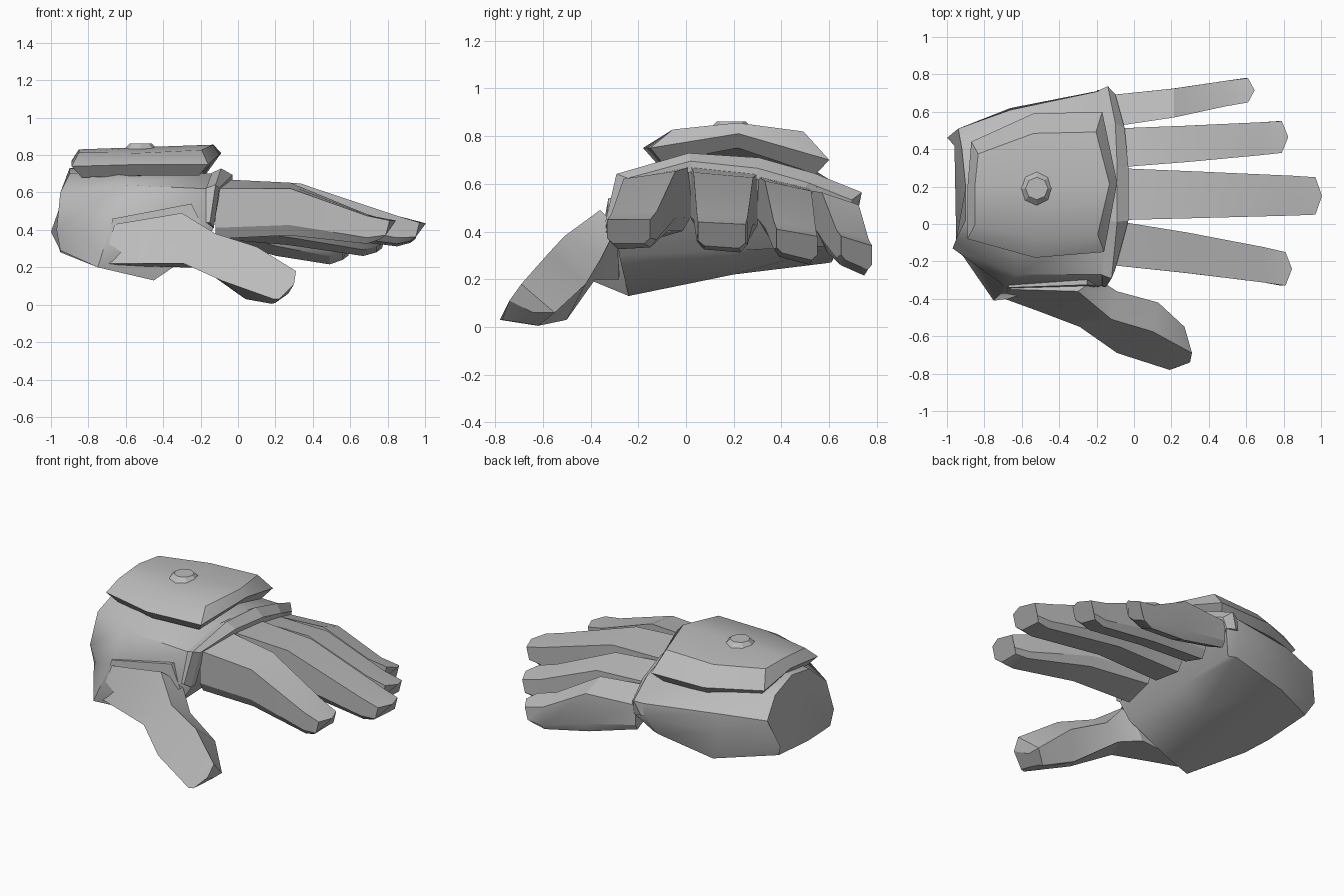
import bpy
import bmesh
import math
from mathutils import Matrix, Vector

old_cube = bpy.data.objects.get("Cube")
if old_cube:
    bpy.data.objects.remove(old_cube, do_unlink=True)

GREY = (0.5, 0.5, 0.5, 1.0)
material = bpy.data.materials.new("plain grey")
material.use_nodes = True
material.diffuse_color = GREY
shader = next(n for n in material.node_tree.nodes if n.type == "BSDF_PRINCIPLED")
shader.inputs["Base Color"].default_value = GREY


def finish(name, bm, smooth_angle=None):
    """Turn a bmesh into a named object with the shared material."""
    bmesh.ops.recalc_face_normals(bm, faces=bm.faces)
    mesh = bpy.data.meshes.new(name)
    bm.to_mesh(mesh)
    bm.free()
    mesh.materials.append(material)
    part = bpy.data.objects.new(name, mesh)
    bpy.context.collection.objects.link(part)
    if smooth_angle:
        bpy.ops.object.select_all(action="DESELECT")
        part.select_set(True)
        bpy.context.view_layer.objects.active = part
        bpy.ops.object.shade_smooth_by_angle(angle=math.radians(smooth_angle))


def loft(name, rings, smooth_angle=None, peak=None):
    """Skin a row of matching rings; cap both ends, the last one to a peak if given."""
    bm = bmesh.new()
    rows = [[bm.verts.new(point) for point in ring] for ring in rings]
    count = len(rows[0])
    for near, far in zip(rows, rows[1:]):
        for i in range(count):
            j = (i + 1) % count
            bm.faces.new((near[i], near[j], far[j], far[i]))
    bm.faces.new(rows[0])
    if peak:
        top = bm.verts.new(peak)
        for i in range(count):
            bm.faces.new((rows[-1][i], rows[-1][(i + 1) % count], top))
    else:
        bm.faces.new(rows[-1])
    finish(name, bm, smooth_angle)


# Hand: rings from wrist to knuckles, each running thumb side, top, little finger side, palm
wrist = [(-.97, -.13, .40), (-.95, -.08, .60), (-.90, .02, .70), (-.90, .20, .73), (-.92, .40, .68),
         (-.94, .51, .56), (-1, .46, .39), (-.96, .42, .31), (-.95, .10, .28), (-.95, -.12, .29)]
middle = [(-.68, -.34, .42), (-.62, -.27, .64), (-.65, 0, .73), (-.65, .30, .74), (-.65, .50, .68),
          (-.66, .61, .57), (-.66, .62, .45), (-.62, .61, .27), (-.70, .10, .22), (-.75, -.41, .20)]
rim_back = [(-.17, -.33, .44), (-.17, -.27, .62), (-.14, .02, .70), (-.14, .30, .68), (-.15, .52, .62),
            (-.19, .71, .55), (-.20, .71, .47), (-.25, .64, .34), (-.36, .20, .22), (-.45, -.24, .13)]
rim_front = [(-.13, -.29, .41), (-.10, -.24, .62), (-.03, .02, .69), (-.03, .30, .66), (-.05, .51, .60),
             (-.10, .69, .53), (-.12, .70, .46), (-.20, .62, .34), (-.20, .20, .32), (-.20, -.28, .30)]
loft("hand", [wrist, middle, rim_back, rim_front], smooth_angle=45)

# Raised knuckle collar along the upper part of the hand's front edge
collar = []
for back, front in zip(rim_back[:7], rim_front[:7]):
    b, f = Vector(back), Vector(front)
    out = Vector((0, f.y - 0.2, 2 * (f.z - 0.4))).normalized()
    lip, shift = (0.03, 0.05) if f.z > 0.5 else (0.008, 0.02)
    collar.append((b + out * 0.005, b + out * lip + Vector((shift, 0, 0)), f + out * 0.005,
                   f - out * 0.04))
loft("knuckle_collar", collar)


def finger(name, tip_x, base_y, tip_y, base_z, tip_z):
    """Tapered finger; pairs give the thumb-side and outer values."""
    rings = []
    base_depth = sum(base_z) / 2 - 0.365
    steps = [(-0.12, 0, 0.02, base_depth, 0), (0.28 * tip_x / 0.84, 0.38, 0.12, 0.25, 0.01),
             (tip_x - 0.15, 0.84, 0.0, 0.15, 0.0), (tip_x - 0.03, 1, 0, 0.10, 0.05)]
    for x, t, lift, depth, slant in steps:
        y0, y1 = (a + (b - a) * t for a, b in zip(base_y, tip_y))
        z0, z1 = (a + (b - a) * t for a, b in zip(base_z, tip_z))
        z0, z1, mid = z0 + lift * 0.6, z1 + lift * 0.6, (y0 + y1) / 2
        inset, bulge = (y1 - y0) * 0.14, 0.035 if t == 1 else 0
        low = depth * 0.78
        rings.append([(x, y0, z0), (x + bulge, mid, (z0 + z1) / 2), (x, y1, z1),
                      (x - slant * 0.4, y1, z1 - low), (x - slant, y1 - inset, z1 - depth),
                      (x - slant, y0 + inset, z0 - depth), (x - slant * 0.4, y0, z0 - low)])
    loft(name, rings, smooth_angle=25)


finger("index_finger", 0.84, (-.22, .02), (-.33, -.15), (.61, .66), (.45, .45))
finger("middle_finger", 1.0, (.02, .30), (.05, .25), (.66, .63), (.44, .43))
finger("ring_finger", 0.82, (.30, .51), (.38, .55), (.62, .57), (.41, .38))
finger("little_finger", 0.64, (.52, .69), (.65, .78), (.56, .50), (.38, .34))

# Thumb: four-sided rings running outer edge, top ridge, inner edge, palm edge
loft("thumb", [
    [(-.72, -.39, .22), (-.66, -.35, .43), (-.60, -.27, .43), (-.70, -.33, .21)],
    [(-.50, -.47, .22), (-.30, -.36, .49), (-.20, -.29, .42), (-.30, -.28, .20)],
    [(-.29, -.55, .22), (-.12, -.51, .38), (-.09, -.36, .28), (-.20, -.38, .20)],
    [(-.09, -.69, .13), (.10, -.575, .31), (.13, -.42, .18), (.04, -.50, .03)],
    [(.19, -.78, .03), (.31, -.69, .18), (.27, -.55, .06), (.18, -.62, .005)],
    [(.22, -.77, .03), (.30, -.74, .11), (.27, -.64, .06), (.20, -.64, .01)],
], smooth_angle=28)

# Low socket step around the thumb base
socket = [(-.72, -.36, .23), (-.67, -.34, .46), (-.25, -.325, .54), (-.18, -.335, .40)]
loft("thumb_socket", [[(x, y + 0.08, z) for x, y, z in socket], socket])

# Armour plate on the back of the hand: undercut, sharp rim, domed top
rim = [(-.89, -.08, .74), (-.53, -.18, .75), (-.16, -.15, .75), (-.09, .22, .81),
       (-.17, .60, .70), (-.54, .59, .70), (-.87, .44, .71), (-.89, .20, .77)]
middle_x, middle_y = -0.5, 0.2


def crown(x, y):
    """Height of the plate's domed top."""
    return 0.855 + 0.035 * (x + 0.15) - 0.4 * (y - middle_y) ** 2


def shrink(x, y, scale_x, scale_y):
    return middle_x + (x - middle_x) * scale_x, middle_y + (y - middle_y) * scale_y


underside = [(*shrink(x, y, 0.86, 0.86), z - 0.06) for x, y, z in rim]
top_edge = []
for x, y, z in rim:
    tx, ty = shrink(x, y, 0.9, 0.73)
    top_edge.append((tx, ty, crown(tx, ty)))
loft("back_plate", [underside, rim, top_edge], smooth_angle=35,
     peak=(middle_x, middle_y, crown(middle_x, middle_y)))

# Relief ornament: three framed petals that follow the dome, around a faceted hub
PETAL = [(0.03, 0), (0.08, -0.08), (0.19, -0.11), (0.28, -0.05),
         (0.28, 0.05), (0.19, 0.11), (0.08, 0.08)]
hub_place = Matrix.Translation((middle_x - 0.02, middle_y - 0.01, 0))
for number, angle in enumerate((180, 52, -52)):
    bm = bmesh.new()
    outline = bm.faces.new([bm.verts.new((x, y, -0.02)) for x, y in PETAL])
    outline.normal_update()
    for thickness, depth in ((0.008, 0.034), (0.022, 0), (0.012, -0.012)):
        bmesh.ops.inset_region(bm, faces=[outline], thickness=thickness, depth=depth)
        bm.normal_update()
    bmesh.ops.poke(bm, faces=[outline])
    turn = Matrix.Rotation(math.radians(angle), 4, "Z")
    bmesh.ops.transform(bm, verts=bm.verts, matrix=hub_place @ turn)
    for vert in bm.verts:
        vert.co.z += crown(vert.co.x, vert.co.y)
    finish("ornament_petal_%d" % (number + 1), bm)

bm = bmesh.new()
bmesh.ops.create_cone(bm, cap_ends=True, segments=8, radius1=0.09, radius2=0.06, depth=0.03,
                      matrix=Matrix.Translation((0, 0, crown(middle_x, middle_y) + 0.004)))
bmesh.ops.transform(bm, verts=bm.verts, matrix=hub_place)
finish("ornament_hub", bm)
